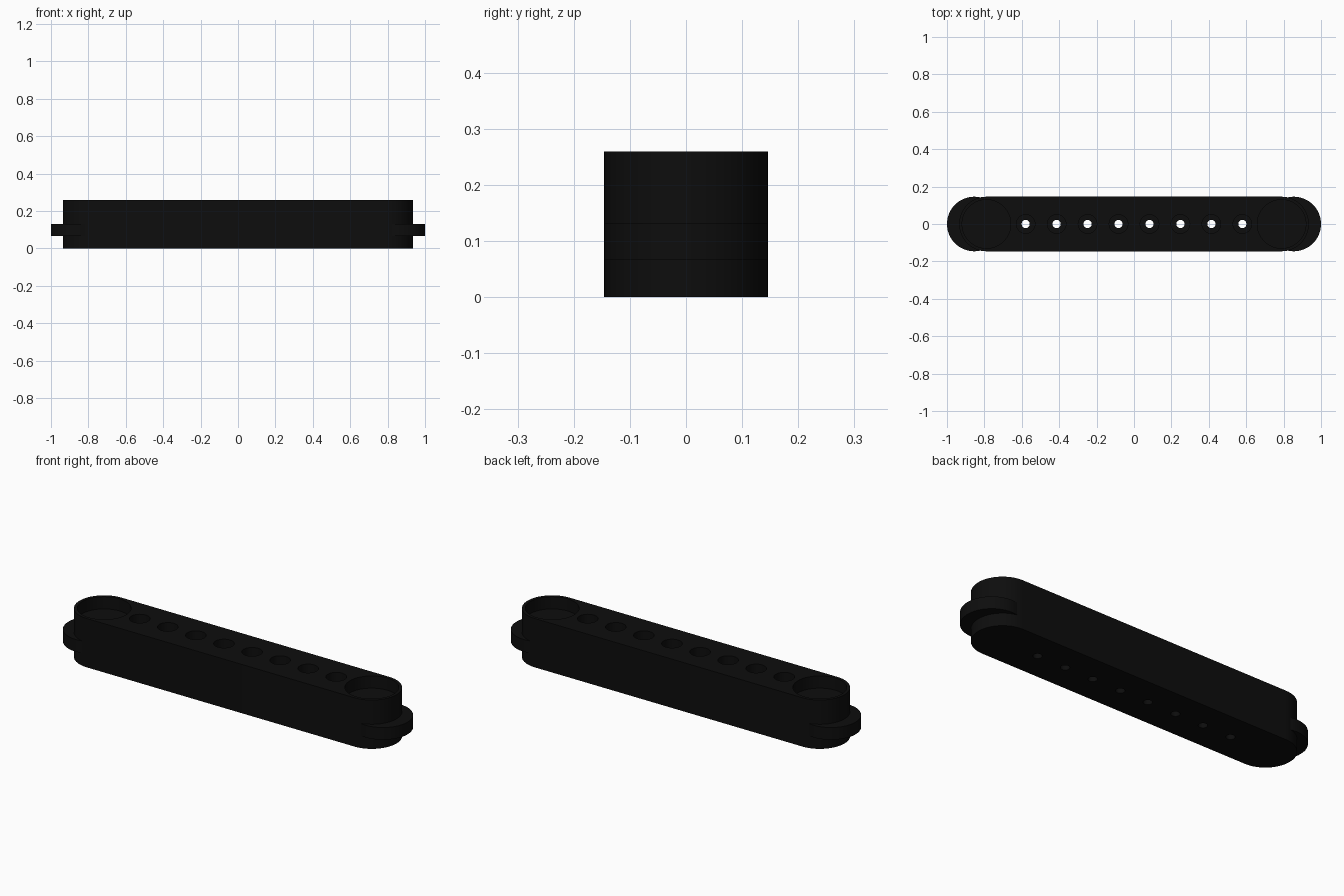
import bpy, bmesh, math

cube = bpy.data.objects.get("Cube")
if cube:
    bpy.data.objects.remove(cube, do_unlink=True)

# Main dimensions
HEIGHT = 0.26
RADIUS = 0.146
BODY_END = 0.935 - RADIUS      # centre of the rounded body ends
DISC_X = 1.0 - RADIUS          # centre of the end discs
SEG = 64

black = bpy.data.materials.new("matte black")
black.use_nodes = True
color = (0.004, 0.004, 0.004, 1)
black.diffuse_color = color
black.node_tree.nodes["Principled BSDF"].inputs["Base Color"].default_value = color


def make_object(name, bm):
    bmesh.ops.recalc_face_normals(bm, faces=bm.faces[:])
    mesh = bpy.data.meshes.new(name)
    bm.to_mesh(mesh)
    bm.free()
    mesh.materials.append(black)
    obj = bpy.data.objects.new(name, mesh)
    bpy.context.collection.objects.link(obj)
    return obj


def select(obj):
    bpy.ops.object.select_all(action='DESELECT')
    obj.select_set(True)
    bpy.context.view_layer.objects.active = obj


def smooth(obj):
    select(obj)
    bpy.ops.object.shade_smooth_by_angle(angle=math.radians(30))


def ring(r, cx, n):
    return [(cx + r * math.cos(2 * math.pi * i / n), r * math.sin(2 * math.pi * i / n))
            for i in range(n)]


def add_stack(bm, levels):
    """Closed solid through a list of (outline, z) levels."""
    loops = [[bm.verts.new((x, y, z)) for x, y in pts] for pts, z in levels]
    n = len(loops[0])
    for a, b in zip(loops, loops[1:]):
        for i in range(n):
            j = (i + 1) % n
            bm.faces.new((a[i], a[j], b[j], b[i]))
    bm.faces.new(loops[0][::-1])
    bm.faces.new(loops[-1])


# Long body with rounded ends
half = [-math.pi / 2 + math.pi * i / 32 for i in range(33)]
outline = [(BODY_END + RADIUS * math.cos(a), RADIUS * math.sin(a)) for a in half]
outline += [(-x, -y) for x, y in outline]
bm = bmesh.new()
add_stack(bm, [(outline, 0), (outline, HEIGHT)])
body = make_object("body", bm)

# Cutter: eight stepped screw holes and a round pocket at each end
bm = bmesh.new()
for i in range(8):
    x = (i - 3.5) * 0.1655
    narrow, wide = ring(0.022, x, 32), ring(0.05, x, 32)
    add_stack(bm, [(narrow, -0.1), (narrow, 0.13), (wide, 0.13), (wide, 0.4)])
for s in (-1, 1):
    pocket = ring(0.13, s * BODY_END, SEG)
    add_stack(bm, [(pocket, 0.195), (pocket, 0.4)])
cutter = make_object("hole_cutter", bm)
cutter.hide_render = True

mod = body.modifiers.new("holes", 'BOOLEAN')
mod.operation = 'DIFFERENCE'
mod.solver = 'EXACT'
mod.object = cutter
select(body)
bpy.ops.object.modifier_apply(modifier=mod.name)
bpy.data.objects.remove(cutter, do_unlink=True)
smooth(body)

# Discs protruding from both ends; the inner part stays inside the body
for s, name in ((1, "left_end_disc"), (-1, "right_end_disc")):
    bm = bmesh.new()
    rim = ring(RADIUS, s * DISC_X, SEG)
    add_stack(bm, [(rim, 0.066), (rim, 0.131)])
    smooth(make_object(name, bm))
